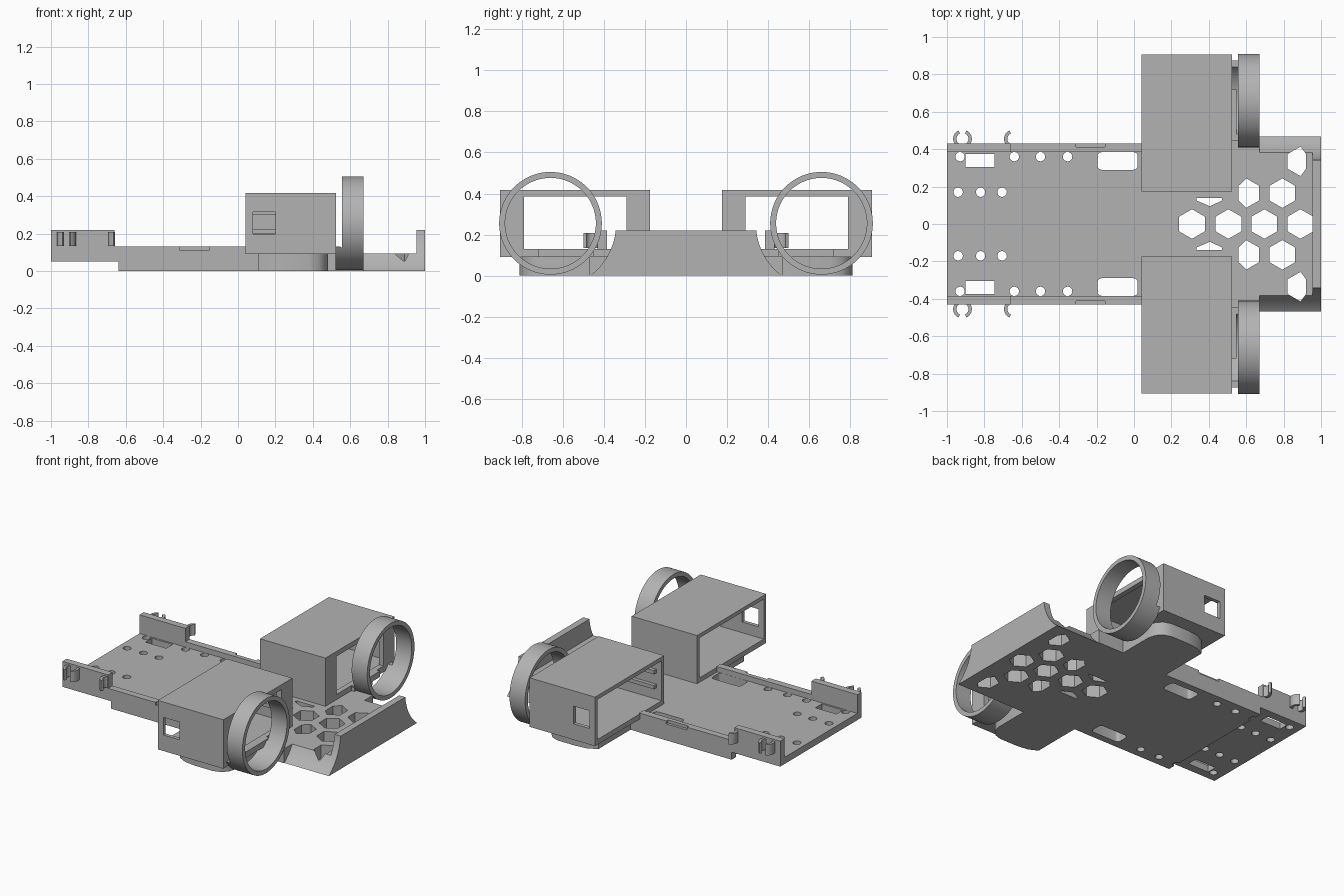
import bpy, bmesh, math
from mathutils import Vector

if "Cube" in bpy.data.objects:
    bpy.data.objects.remove(bpy.data.objects["Cube"])

GREY = (0.45, 0.45, 0.45, 1)
grey = bpy.data.materials.new("plain grey")
grey.use_nodes = True
grey.diffuse_color = GREY
grey.node_tree.nodes["Principled BSDF"].inputs["Base Color"].default_value = GREY


def prism(name, pts, lo, hi, axis="z"):
    """Extrude a 2D outline along an axis."""
    place = {"x": lambda a, b, c: (c, a, b),
             "y": lambda a, b, c: (a, c, b),
             "z": lambda a, b, c: (a, b, c)}[axis]
    bm = bmesh.new()
    face = bm.faces.new([bm.verts.new(place(a, b, lo)) for a, b in pts])
    out = bmesh.ops.extrude_face_region(bm, geom=[face])
    moved = [v for v in out["geom"] if isinstance(v, bmesh.types.BMVert)]
    bmesh.ops.translate(bm, verts=moved, vec=Vector(place(0, 0, hi - lo)))
    bmesh.ops.recalc_face_normals(bm, faces=bm.faces)
    mesh = bpy.data.meshes.new(name)
    bm.to_mesh(mesh)
    bm.free()
    mesh.materials.append(grey)
    obj = bpy.data.objects.new(name, mesh)
    bpy.context.collection.objects.link(obj)
    return obj


def box(name, x, y, z):
    y = sorted(y)
    return prism(name, [(x[0], y[0]), (x[1], y[0]), (x[1], y[1]), (x[0], y[1])], *z)


def circle(cx, cy, r, n=64, start=0.0):
    return [(cx + r * math.cos(start + math.tau * i / n),
             cy + r * math.sin(start + math.tau * i / n)) for i in range(n)]


def rounded(x0, x1, y0, y1, r):
    pts = []
    for k, (cx, cy) in enumerate([(x1 - r, y1 - r), (x0 + r, y1 - r),
                                  (x0 + r, y0 + r), (x1 - r, y0 + r)]):
        for i in range(5):
            a = (k + i / 4) * math.pi / 2
            pts.append((cx + r * math.cos(a), cy + r * math.sin(a)))
    return pts


def arc_band(cx, cy, r0, r1, a0, a1, n=10):
    angles = [math.radians(a0 + (a1 - a0) * i / n) for i in range(n + 1)]
    outer = [(cx + r1 * math.cos(a), cy + r1 * math.sin(a)) for a in angles]
    inner = [(cx + r0 * math.cos(a), cy + r0 * math.sin(a)) for a in angles]
    return outer + inner[::-1]


def cut(target, *cutters):
    """Subtract each cutter and bake the result."""
    for c in cutters:
        mod = target.modifiers.new("cut", "BOOLEAN")
        mod.operation, mod.solver, mod.object = "DIFFERENCE", "EXACT", c
        graph = bpy.context.evaluated_depsgraph_get()
        baked = bpy.data.meshes.new_from_object(target.evaluated_get(graph))
        target.modifiers.clear()
        target.data = baked
        bpy.data.objects.remove(c)


def smooth(obj):
    bpy.ops.object.select_all(action="DESELECT")
    obj.select_set(True)
    bpy.context.view_layer.objects.active = obj
    bpy.ops.object.shade_smooth_by_angle(angle=math.radians(30))


FLOOR = 0.095
RING_Y, RING_Z = 0.66, 0.255
THRU = (-0.1, 0.15)

# Floor plate with rounded wings beneath the two housings
half = [(-1, 0.43), (0.11, 0.43), (0.11, 0.77), (0.17, 0.80), (0.25, 0.81),
        (0.38, 0.81), (0.43, 0.795), (0.465, 0.76), (0.48, 0.71),
        (0.48, 0.47), (1, 0.47)]
floor = prism("floor_plate", half + [(x, -y) for x, y in half[::-1]], 0, FLOOR)
cut(floor, box("step_cutter", (-1.1, -0.64), (-1, 1), (-0.1, 0.05)))

# Honeycomb vents
def hexagon(x, y):
    return circle(x, y, 0.079, 6, math.pi / 6)

vents = [hexagon(x, 0) for x in (0.31, 0.505, 0.697, 0.89)]
for s in (1, -1):
    vents += [hexagon(0.793, s * 0.165)]
    # vents trimmed by neighbouring parts
    vents.append([(max(x, 0.56), y) for x, y in hexagon(0.6, s * 0.165)])
    vents.append([(min(x, 0.92), y) for x, y in hexagon(0.89, s * 0.335)])
    vents.append([(0.335, s * 0.14), (0.47, s * 0.14), (0.47, s * 0.125),
                  (0.405, s * 0.095), (0.335, s * 0.125)])
cut(floor, *[prism("vent_cutter", v, *THRU) for v in vents])

# Screw holes, slots and side scoops
for s in (1, -1):
    holes = [(x, s * 0.36) for x in (-0.93, -0.64, -0.5, -0.355)]
    holes += [(x, s * 0.17) for x in (-0.94, -0.82, -0.705)]
    cut(floor, *[prism("hole_cutter", circle(x, y, 0.025, 24), *THRU) for x, y in holes])
    y0, y1 = sorted((s * 0.29, s * 0.384))
    cut(floor, prism("slot_cutter", rounded(-0.195, 0.02, y0, y1, 0.022), *THRU),
        box("window_cutter", (-0.9, -0.745), (s * 0.305, s * 0.373), THRU),
        prism("scoop_cutter", circle(s * RING_Y, RING_Z, 0.32, 96), 0.67, 1.1, "x"),
        prism("ring_seat_cutter", circle(s * RING_Y, RING_Z, 0.245, 96), 0.5, 0.68, "x"))
smooth(floor)

# Upright end wall with scooped sides
end_wall = box("end_wall", (0.955, 1), (-0.467, 0.467), (0, 0.22))
cut(end_wall, *[prism("scoop_cutter", circle(s * RING_Y, RING_Z, 0.32, 96), 0.9, 1.1, "x")
                for s in (1, -1)])
smooth(end_wall)

for s, side in ((1, "left"), (-1, "right")):
    # Side rail, raised at the tail
    rail_shape = [(-1, 0.05), (-0.64, 0.05), (-0.64, 0), (0.045, 0), (0.045, 0.13),
                  (-0.66, 0.13), (-0.66, 0.22), (-1, 0.22)]
    y0, y1 = sorted((s * 0.385, s * 0.431))
    rail = prism(side + "_rail", rail_shape, y0, y1, "y")
    cut(rail, box("notch_cutter", (-0.31, -0.155), (s * 0.413, s * 0.5), (0.11, 0.2)))

    # Cable clips on the rail
    for i, (cx, a0, a1) in enumerate([(-0.917, 115, 235), (-0.917, 65, -55),
                                      (-0.645, 115, 235)]):
        pts = [(x, s * y) for x, y in arc_band(cx, 0.455, 0.032, 0.05, a0, a1)]
        smooth(prism(f"{side}_clip_{i + 1}", pts, 0.135, 0.208))

    # Hollow housing, open at the tail, with a framed opening at the ring end
    housing = box(side + "_housing", (0.04, 0.525), (s * 0.175, s * 0.905), (0.09, 0.418))
    cut(housing,
        box("cavity_cutter", (-0.1, 0.49), (s * 0.2, s * 0.88), (0.125, 0.392)),
        box("opening_cutter", (0.4, 0.7), (s * 0.29, s * 0.79), (0.13, 0.385)),
        box("window_cutter", (0.08, 0.2), (s * 0.8, s * 1.0), (0.197, 0.315)))
    # Guide rails inside the housing
    for z in (0.2, 0.3):
        box(side + "_inner_guide", (0.08, 0.5), (s * 0.195, s * 0.225), (z, z + 0.025))

    # Ring and the bracket that ties it to the housing
    ring = prism(side + "_ring", circle(s * RING_Y, RING_Z, 0.25, 96), 0.555, 0.67, "x")
    cut(ring, prism("bore_cutter", circle(s * RING_Y, RING_Z, 0.221, 96), 0.5, 0.7, "x"))
    smooth(ring)
    box(side + "_ring_bracket", (0.51, 0.548), (s * 0.45, s * 0.72), (0.09, 0.13))
    bracket = prism(side + "_ring_mount", circle(s * RING_Y, RING_Z, 0.25, 96), 0.52, 0.557, "x")
    cut(bracket, prism("bore_cutter", circle(s * RING_Y, RING_Z, 0.221, 96), 0.4, 0.7, "x"),
        box("trim_cutter", (0.4, 0.7), (s * 0.3, s * 1.0), (0.125, 0.6)))
    smooth(bracket)
